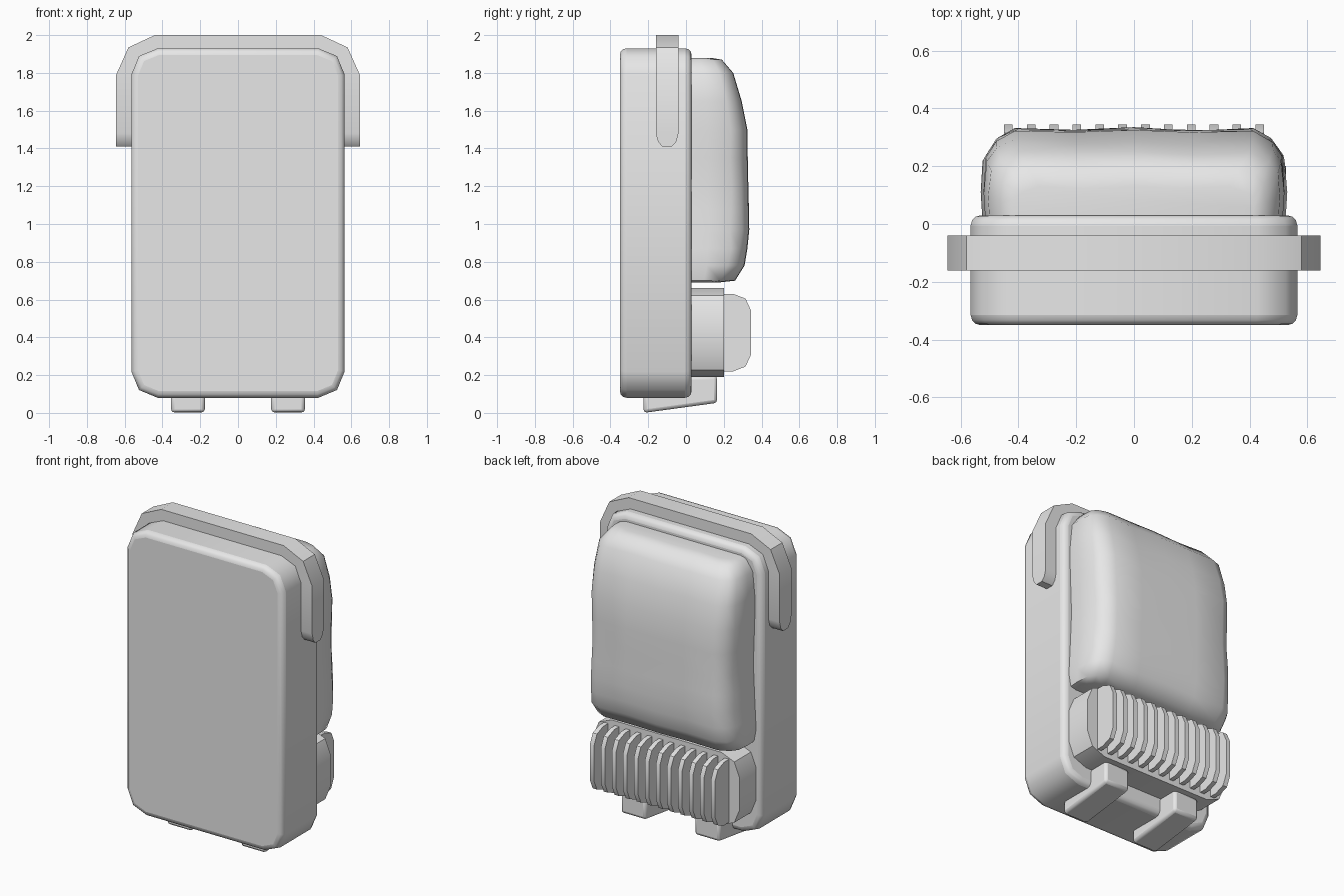
import bpy, bmesh, math, random

if "Cube" in bpy.data.objects:
    bpy.data.objects.remove(bpy.data.objects["Cube"])

random.seed(4)
grey = bpy.data.materials.new("plain grey")
grey.diffuse_color = (0.8, 0.8, 0.8, 1)
grey.use_nodes = True
grey.node_tree.nodes["Principled BSDF"].inputs["Base Color"].default_value = grey.diffuse_color


def finish(name, bm, bevel=0, segments=1, angle=40, limit=60):
    bmesh.ops.recalc_face_normals(bm, faces=bm.faces[:])
    me = bpy.data.meshes.new(name)
    bm.to_mesh(me)
    bm.free()
    me.materials.append(grey)
    ob = bpy.data.objects.new(name, me)
    bpy.context.collection.objects.link(ob)
    if bevel:
        mod = ob.modifiers.new("edge", 'BEVEL')
        mod.width, mod.segments = bevel, segments
        mod.limit_method, mod.angle_limit = 'ANGLE', math.radians(limit)
    bpy.ops.object.select_all(action='DESELECT')
    ob.select_set(True)
    bpy.context.view_layer.objects.active = ob
    bpy.ops.object.shade_smooth_by_angle(angle=math.radians(angle))
    return ob


def loft(rings):
    """Skin closed rings of equal length and cap both ends."""
    bm = bmesh.new()
    rows = [[bm.verts.new(p) for p in ring] for ring in rings]
    n = len(rows[0])
    for a, b in zip(rows, rows[1:]):
        for i in range(n):
            j = (i + 1) % n
            bm.faces.new((a[i], a[j], b[j], b[i]))
    bm.faces.new(rows[0])
    bm.faces.new(rows[-1][::-1])
    return bm


def rounded(hw, z0, z1, r):
    """Rectangle in x and z with two-facet corners."""
    pts = []
    for cx, cz, start in ((hw - r, z1 - r, 0), (r - hw, z1 - r, 90),
                          (r - hw, z0 + r, 180), (hw - r, z0 + r, 270)):
        for k in (0, 45, 90):
            t = math.radians(start + k)
            pts.append((cx + r * math.cos(t), cz + r * math.sin(t)))
    return pts


# Main case
case = rounded(0.565, 0.08, 1.93, 0.14)
finish("case", loft([[(x, y, z) for x, z in case] for y in (-0.35, 0.03)]),
       0.035, 3, 50)

# Strap over the top, rounded at both ends: outer x, outer z, inner x, inner z, half width
half = [(0.645, 1.41, 0.56, 1.41, 0.025), (0.645, 1.435, 0.56, 1.435, 0.048),
        (0.645, 1.48, 0.56, 1.48, 0.06), (0.645, 1.79, 0.56, 1.79, 0.06),
        (0.58, 1.935, 0.52, 1.885, 0.06), (0.44, 2.0, 0.425, 1.925, 0.06)]
path = half + [(-a, b, -c, d, w) for a, b, c, d, w in half[::-1]]
finish("strap", loft([[(a, -0.1 - w, b), (a, -0.1 + w, b), (c, -0.1 + w, d), (c, -0.1 - w, d)]
                      for a, b, c, d, w in path]), angle=30)

# Soft bag: rows of height, depth and half width
rows = [(1.88, 0.13, 0.41), (1.87, 0.19, 0.45), (1.80, 0.25, 0.50), (1.65, 0.295, 0.515),
        (1.50, 0.325, 0.515), (1.35, 0.327, 0.51), (1.20, 0.33, 0.505), (1.08, 0.333, 0.51),
        (0.97, 0.335, 0.515), (0.87, 0.325, 0.52), (0.78, 0.31, 0.525), (0.70, 0.26, 0.51),
        (0.69, 0.17, 0.47)]
section = [(1, 0), (1.01, 0.3), (0.985, 0.7), (0.92, 0.88), (0.8, 0.99), (0.4, 0.975)]
section += [(0, 1)] + [(-u, v) for u, v in section[::-1]]
rings = []
for z, depth, hw in rows:
    ring = []
    for u, v in section:
        fold = random.uniform(-0.008, 0.004) if 0.3 < v < 0.98 else 0
        ring.append((u * hw + math.copysign(fold, u), 0.025 + v * (depth - 0.025) + fold, z))
    rings.append(ring)
finish("bag", loft(rings), angle=60)

# Vent housing with rounded corners
vent = rounded(0.525, 0.19, 0.66, 0.13)
finish("vent_housing", loft([[(x, y, z) for x, z in vent] for y in (0.02, 0.2)]), angle=30)

# Row of cooling fins
fin = [(0.19, 0.63), (0.25, 0.63), (0.315, 0.605), (0.345, 0.54),
       (0.345, 0.31), (0.315, 0.245), (0.25, 0.22), (0.19, 0.22)]
for i in range(12):
    x = (i - 5.5) * 0.079
    finish("fin_%d" % (i + 1),
           loft([[(x + s, y, z) for y, z in fin] for s in (-0.015, 0.015)]), angle=30)

# Two feet, sloping up to the back
foot = [(-0.225, 0.12), (-0.225, 0.0), (0.165, 0.053), (0.165, 0.195), (0.0, 0.195)]
for side, name in ((-1, "left_foot"), (1, "right_foot")):
    finish(name, loft([[(side * 0.265 + s, y, z) for y, z in foot] for s in (-0.09, 0.09)]),
           0.018, 2, 40)
